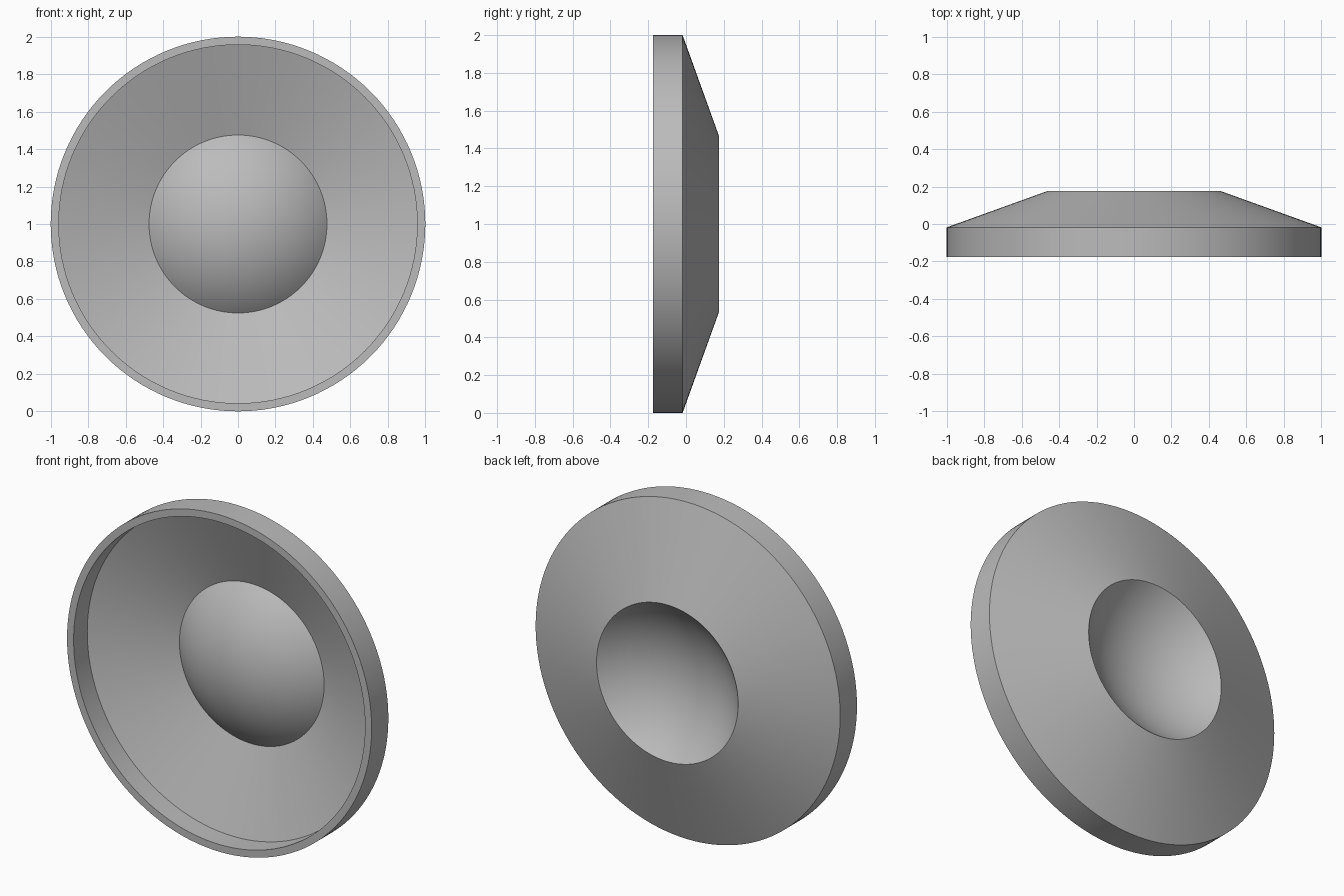
import bpy
import bmesh
from math import sin, cos, asin, radians, tau
from mathutils import Vector

cube = bpy.data.objects.get("Cube")
if cube:
    bpy.data.objects.remove(cube, do_unlink=True)

SEGMENTS = 128
DOME_STEPS = 20

grey = bpy.data.materials.new("plain grey")
grey.use_nodes = True
COLOUR = (0.5, 0.5, 0.5, 1)
grey.diffuse_color = COLOUR
grey.node_tree.nodes["Principled BSDF"].inputs["Base Color"].default_value = COLOUR


def dome_arc(edge_radius, edge_y, height):
    """Cap of a sphere from its pole to its edge, as (radius, y) points."""
    ball = (edge_radius ** 2 + height ** 2) / (2 * height)
    spread = asin(edge_radius / ball)
    centre = edge_y - height + ball
    return [(ball * sin(spread * i / DOME_STEPS),
             centre - ball * cos(spread * i / DOME_STEPS))
            for i in range(DOME_STEPS + 1)]


# Closed wall section: front of dome, front of cone, rim, back of cone, back of dome
front = dome_arc(0.475, 0.129, 0.188)
rim = [(0.957, -0.047), (0.957, -0.175), (1.0, -0.175), (1.0, -0.018)]
back = dome_arc(0.465, 0.175, 0.192)
profile = front + rim + back[::-1]

# Revolve the section around the front-to-back axis
bm = bmesh.new()
verts = [bm.verts.new((r, y, 0)) for r, y in profile]
edges = [bm.edges.new(pair) for pair in zip(verts, verts[1:])]
bmesh.ops.spin(bm, geom=verts + edges, cent=Vector(), axis=(0, 1, 0),
               angle=tau, steps=SEGMENTS)
bmesh.ops.remove_doubles(bm, verts=bm.verts, dist=0.0005)
bmesh.ops.recalc_face_normals(bm, faces=bm.faces)
bmesh.ops.translate(bm, verts=bm.verts, vec=(0, 0, 1))

mesh = bpy.data.meshes.new("domed_dish")
bm.to_mesh(mesh)
bm.free()
mesh.materials.append(grey)
dish = bpy.data.objects.new("domed_dish", mesh)
bpy.context.collection.objects.link(dish)

# Smooth surfaces with crisp rim and dome edges
bpy.ops.object.select_all(action='DESELECT')
dish.select_set(True)
bpy.context.view_layer.objects.active = dish
bpy.ops.object.shade_smooth_by_angle(angle=radians(30))
